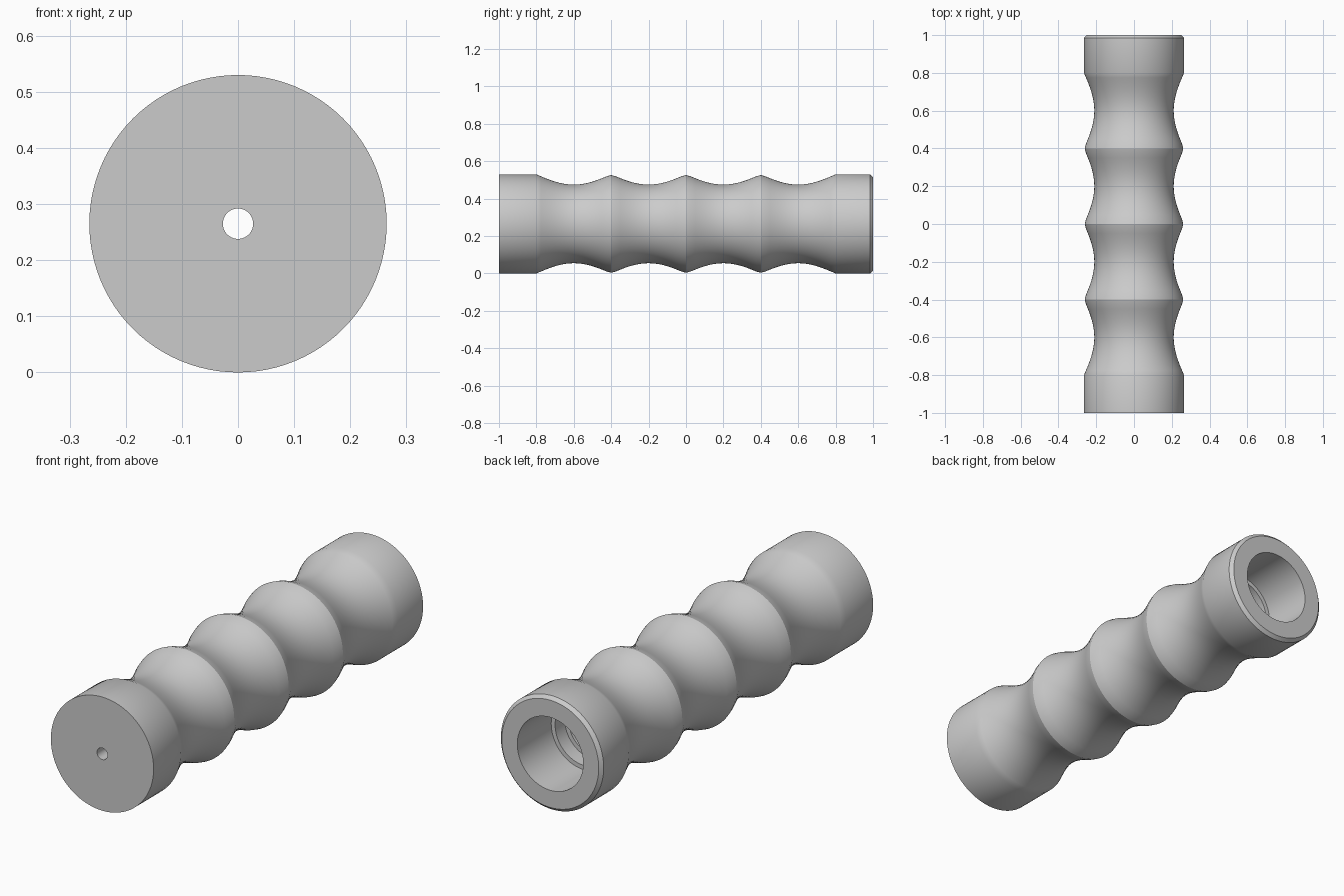
import bpy, bmesh, math

cube = bpy.data.objects.get("Cube")
if cube:
    bpy.data.objects.remove(cube)

R, DIP, SEG = 0.265, 0.055, 96

mat = bpy.data.materials.new("plain_grey")
mat.use_nodes = True
grey = (0.6, 0.6, 0.6, 1)
mat.diffuse_color = grey
mat.node_tree.nodes["Principled BSDF"].inputs["Base Color"].default_value = grey

# Outer profile as (radius, y): flat front end, four finger hollows, chamfered back end
profile = [(0.027, -1), (R, -1)]
STEPS = 64
for i in range(STEPS + 1):
    y = -0.8 + 1.6 * i / STEPS
    d = ((y + 0.8) % 0.4 - 0.2) / 0.2
    r = R - DIP * math.cos(math.pi / 2 * d)
    # soften the crests between hollows
    profile.append((min(r, R - 0.004) if 0 < i < STEPS else R, y))
profile += [(R, 0.985), (R - 0.015, 1)]

# Stepped socket from the back, then the narrow through hole
profile += [(0.17, 1), (0.17, 0.75), (0.15, 0.75), (0.15, 0.68),
            (0.13, 0.68), (0.13, -0.8), (0.027, -0.8)]

# Revolve the closed profile around the y axis
bm = bmesh.new()
verts = [bm.verts.new((r, y, 0)) for r, y in profile]
edges = [bm.edges.new((verts[i - 1], v)) for i, v in enumerate(verts)]
bmesh.ops.spin(bm, geom=verts + edges, cent=(0, 0, 0), axis=(0, 1, 0),
               angle=math.tau, steps=SEG, use_merge=True)
bmesh.ops.remove_doubles(bm, verts=bm.verts, dist=0.0001)
bmesh.ops.translate(bm, verts=bm.verts, vec=(0, 0, R))
bmesh.ops.recalc_face_normals(bm, faces=bm.faces)
mesh = bpy.data.meshes.new("handle_grip")
bm.to_mesh(mesh)
bm.free()
mesh.materials.append(mat)

grip = bpy.data.objects.new("handle_grip", mesh)
bpy.context.collection.objects.link(grip)
bpy.context.view_layer.objects.active = grip
grip.select_set(True)
bpy.ops.object.shade_smooth_by_angle(angle=math.radians(30))
